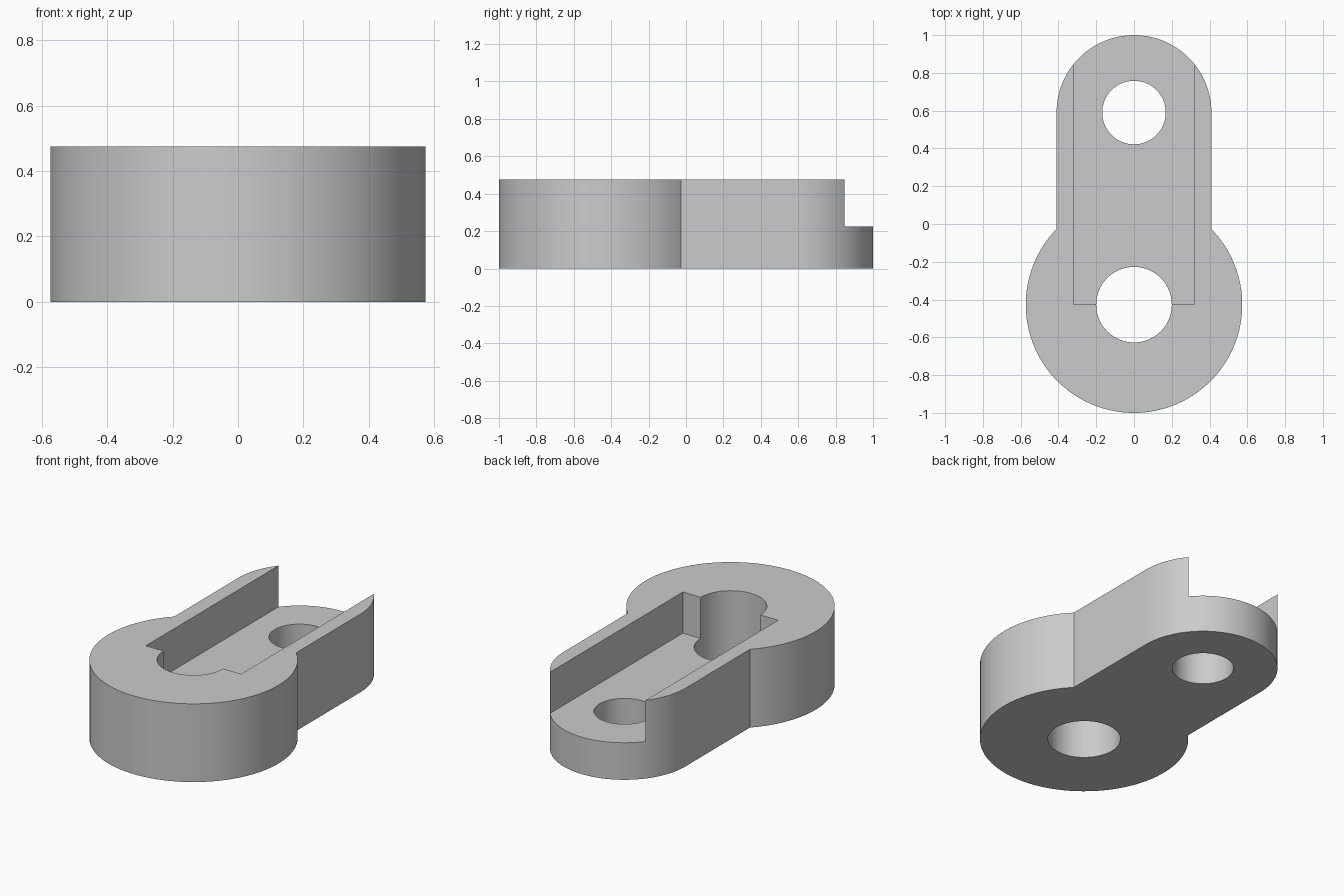
import bpy, bmesh
from math import sin, cos, asin, pi, radians

cube = bpy.data.objects.get("Cube")
if cube:
    bpy.data.objects.remove(cube, do_unlink=True)

HEIGHT, FLOOR = 0.475, 0.225
HUB_Y, HUB_R = -0.427, 0.573
END_Y, END_R = 0.59, 0.41
SLOT_HALF = 0.32

grey = bpy.data.materials.new("plain_grey")
grey.use_nodes = True
colour = (0.6, 0.6, 0.6, 1)
grey.diffuse_color = colour
grey.node_tree.nodes["Principled BSDF"].inputs["Base Color"].default_value = colour


def arc(cy, r, start, end, steps):
    return [(r * cos(start + (end - start) * i / steps),
             cy + r * sin(start + (end - start) * i / steps)) for i in range(steps + 1)]


def prism(name, outline, z0, z1):
    """Extrude a counter-clockwise outline from z0 to z1."""
    bm = bmesh.new()
    base = bm.faces.new([bm.verts.new((x, y, z0)) for x, y in outline])
    top = bmesh.ops.extrude_face_region(bm, geom=[base])["geom"]
    bmesh.ops.translate(bm, vec=(0, 0, z1 - z0),
                        verts=[v for v in top if isinstance(v, bmesh.types.BMVert)])
    bmesh.ops.recalc_face_normals(bm, faces=bm.faces)
    mesh = bpy.data.meshes.new(name)
    bm.to_mesh(mesh)
    bm.free()
    mesh.materials.append(grey)
    obj = bpy.data.objects.new(name, mesh)
    bpy.context.collection.objects.link(obj)
    return obj


def hole(name, cy, r):
    return prism(name, arc(cy, r, 0, 2 * pi, 96)[:-1], -0.1, HEIGHT + 0.1)


# Link body: round hub merging into a straight arm with a rounded end
join = pi / 2 - asin(END_R / HUB_R)
outline = arc(HUB_Y, HUB_R, -pi - join, join, 96) + arc(END_Y, END_R, 0, pi, 64)
body = prism("link_body", outline, 0, HEIGHT)

# Open slot and the two through holes
slot = prism("slot_cutter", [(-SLOT_HALF, HUB_Y), (SLOT_HALF, HUB_Y),
                             (SLOT_HALF, 1.2), (-SLOT_HALF, 1.2)], FLOOR, HEIGHT + 0.1)
cutters = [slot, hole("hub_hole_cutter", HUB_Y, 0.2), hole("end_hole_cutter", END_Y, 0.168)]

bpy.ops.object.select_all(action="DESELECT")
body.select_set(True)
bpy.context.view_layer.objects.active = body
for cutter in cutters:
    mod = body.modifiers.new(cutter.name, "BOOLEAN")
    mod.operation = "DIFFERENCE"
    mod.solver = "EXACT"
    mod.object = cutter
    cutter.hide_render = True
    bpy.ops.object.modifier_apply(modifier=mod.name)
    bpy.data.objects.remove(cutter, do_unlink=True)

bpy.ops.object.shade_smooth_by_angle(angle=radians(30))
